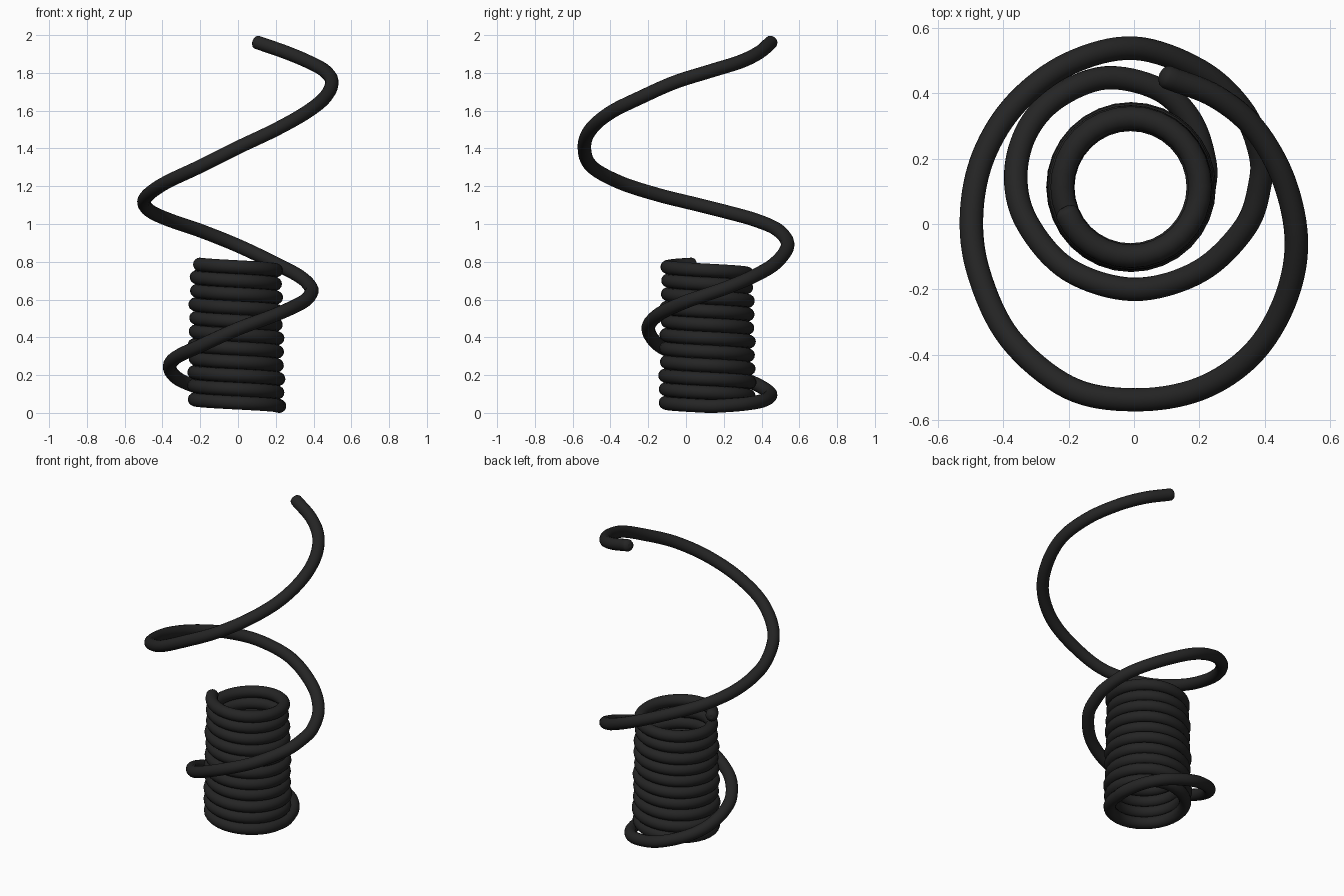
import bpy, math
from mathutils import Vector

if "Cube" in bpy.data.objects:
    bpy.data.objects.remove(bpy.data.objects["Cube"])

TUBE = 0.036

black = bpy.data.materials.new("black cord")
black.diffuse_color = (0.018, 0.018, 0.018, 1)
black.use_nodes = True
black.node_tree.nodes["Principled BSDF"].inputs["Base Color"].default_value = black.diffuse_color

# Loose end of the cord, from the upper tip down to the foot of the coil
loose = [Vector(p) for p in [
    (.10, .45, 1.962), (.25, .39, 1.91), (.37, .29, 1.86), (.46, .13, 1.81),
    (.497, -.06, 1.75), (.46, -.24, 1.67), (.36, -.40, 1.59), (.20, -.505, 1.50),
    (0, -.538, 1.405), (-.20, -.50, 1.305), (-.38, -.35, 1.22), (-.475, -.15, 1.155),
    (-.497, .03, 1.11), (-.46, .21, 1.065), (-.36, .37, 1.02), (-.20, .49, .965),
    (0, .538, .885), (.20, .47, .79), (.33, .35, .72), (.385, .22, .665),
    (.385, .12, .63), (.34, -.01, .585), (.20, -.145, .52), (0, -.20, .445),
    (-.20, -.14, .355), (-.325, 0, .295), (-.362, .14, .245), (-.33, .28, .19),
    (-.24, .385, .145), (-.09, .447, .10), (.07, .415, .068), (.165, .33, .05),
    (.21, .22, .04)]]

# Tight coil, winding clockwise upwards
STEPS, TURNS = 32, 10.44
coil = []
n = int(STEPS * TURNS)
for i in range(n + 1):
    t = i / n
    a = -2 * math.pi * i / STEPS
    r = 0.224 - 0.016 * t + 0.004 * math.sin(a * 0.37)
    coil.append(Vector((-0.01 + r * math.cos(a), 0.113 + r * math.sin(a),
                        TUBE + 0.75 * t)))


def smooth_path(pts, nxt, sub=8):
    """Catmull-Rom points through pts, ending just before nxt[0]."""
    p = [2 * pts[0] - pts[1]] + pts + nxt
    out = []
    for k in range(1, len(pts) + 1):
        a, b, c, d = p[k - 1:k + 3]
        for j in range(sub):
            t = j / sub
            out.append(0.5 * (2 * b + (c - a) * t + (2 * a - 5 * b + 4 * c - d) * t ** 2
                              + (3 * b - a - 3 * c + d) * t ** 3))
    return out


path = smooth_path(loose, [coil[0], coil[4]]) + coil


# Rounded tips: extra points with shrinking radius
def tip(end, before):
    d = (end - before).normalized()
    return [(end + d * 0.022 * math.sin(q), max(math.cos(q), 0.35))
            for q in (0.5, 0.95, 1.3)]


points = (tip(path[0], path[1])[::-1] + [(p, 1.0) for p in path]
          + tip(path[-1], path[-2]))

curve = bpy.data.curves.new("coiled_cord", 'CURVE')
curve.dimensions = '3D'
curve.bevel_depth = TUBE
curve.bevel_resolution = 6
curve.use_fill_caps = True
spline = curve.splines.new('POLY')
spline.points.add(len(points) - 1)
for sp, (co, rad) in zip(spline.points, points):
    sp.co = (*co, 1)
    sp.radius = rad
cord = bpy.data.objects.new("coiled_cord", curve)
bpy.context.collection.objects.link(cord)
curve.materials.append(black)

# Turn the swept curve into a smooth mesh
bpy.context.view_layer.objects.active = cord
cord.select_set(True)
bpy.ops.object.convert(target='MESH')
bpy.ops.object.shade_smooth_by_angle(angle=math.radians(50))
